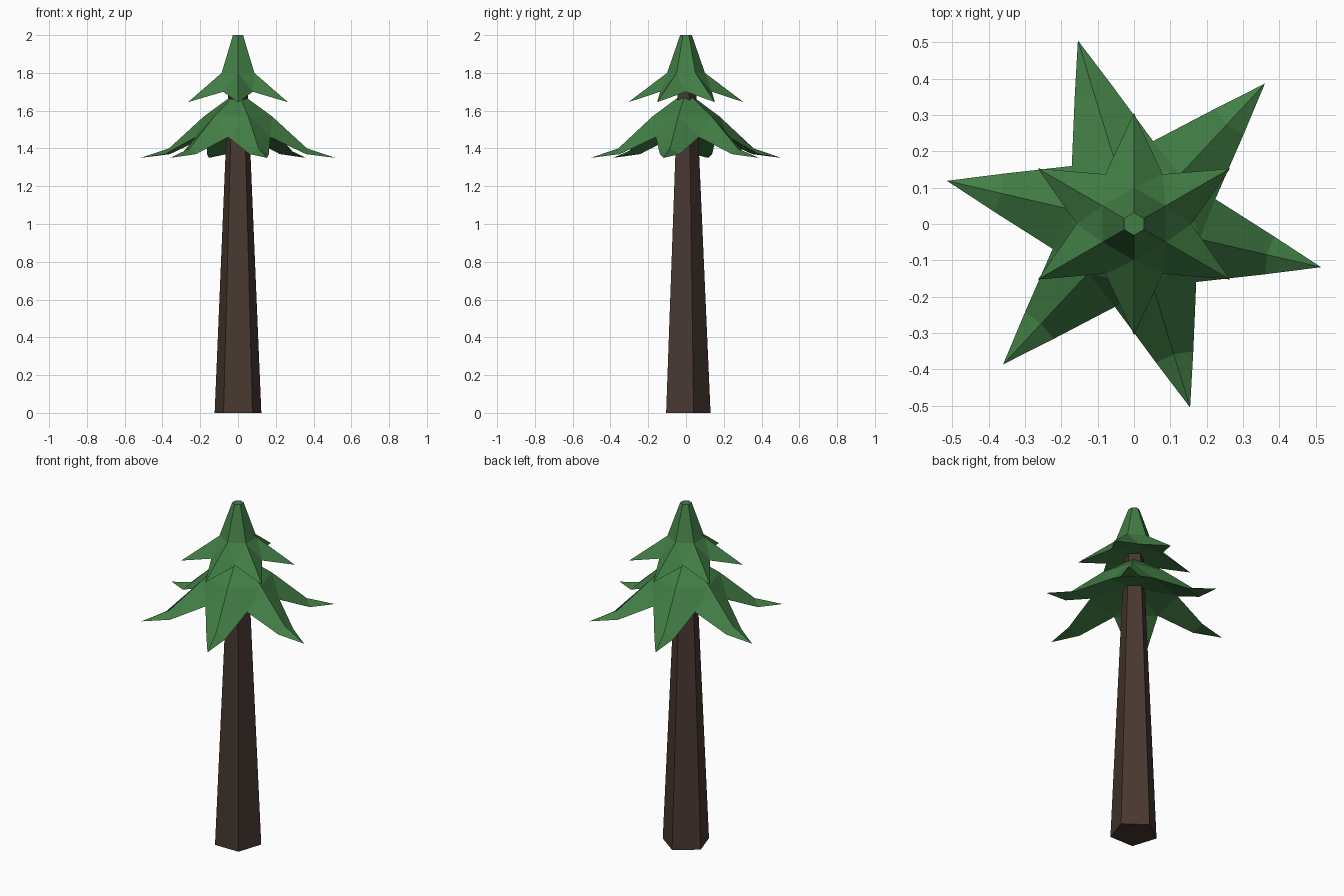
import bpy, bmesh
from math import sin, cos, radians

if "Cube" in bpy.data.objects:
    bpy.data.objects.remove(bpy.data.objects["Cube"])


def material(name, rgb):
    m = bpy.data.materials.new(name)
    m.diffuse_color = (*rgb, 1)
    m.use_nodes = True
    m.node_tree.nodes["Principled BSDF"].inputs["Base Color"].default_value = m.diffuse_color
    return m


GREEN = material("needle_green", (0.055, 0.21, 0.06))
BROWN = material("bark_brown", (0.065, 0.04, 0.03))


def finish(bm, name, mat):
    bmesh.ops.recalc_face_normals(bm, faces=bm.faces)
    me = bpy.data.meshes.new(name)
    bm.to_mesh(me)
    bm.free()
    me.materials.append(mat)
    ob = bpy.data.objects.new(name, me)
    bpy.context.collection.objects.link(ob)
    return ob


def ring(bm, n, r, z, start):
    """n vertices on a circle, first one at the start angle in degrees."""
    angles = [radians(start + 360 * i / n) for i in range(n)]
    return [bm.verts.new((r * cos(a), r * sin(a), z)) for a in angles]


def bridge(bm, lo, hi):
    n = len(lo)
    for i in range(n):
        j = (i + 1) % n
        bm.faces.new((lo[i], lo[j], hi[j], hi[i]))


# Five-sided tapered trunk
bm = bmesh.new()
base = ring(bm, 5, 0.13, 0, 90)
top = ring(bm, 5, 0.054, 1.72, 90)
bridge(bm, base, top)
bm.faces.new(base)
bm.faces.new(top)
finish(bm, "trunk", BROWN)


def tier(name, start, cap, shoulder, valley, tip, hub_z, bend=None, side=None):
    """Six-pointed skirt of drooping branches; cap etc. are (radius, z)."""
    bm = bmesh.new()
    c = ring(bm, 6, *cap, start)
    s = ring(bm, 6, *shoulder, start)
    v = ring(bm, 6, *valley, start + 30)
    t = ring(bm, 6, *tip, start)
    hub = bm.verts.new((0, 0, hub_z))
    bm.faces.new(c)
    bridge(bm, s, c)
    if bend:
        b = ring(bm, 6, *bend, start)
        left = ring(bm, 6, *side, start + 8)
        right = ring(bm, 6, *side, start - 8)
    for i in range(6):
        vl, vr = v[i], v[i - 1]
        bm.faces.new((s[i], vl, s[(i + 1) % 6]))
        bm.faces.new((hub, vl, vr))
        if bend:
            # branch with a bend halfway along
            for w, e in ((vl, left[i]), (vr, right[i])):
                bm.faces.new((s[i], b[i], e, w))
                bm.faces.new((b[i], t[i], e))
            bm.faces.new((left[i], t[i], right[i]))
            bm.faces.new((vl, left[i], right[i], vr))
        else:
            for w in (vl, vr):
                bm.faces.new((s[i], t[i], w))
            bm.faces.new((vl, t[i], vr))
    return finish(bm, name, GREEN)


# Foliage tiers
tier("upper_branches", 30, (0.031, 2.0), (0.1, 1.8), (0.158, 1.7),
     (0.305, 1.645), 1.71)
tier("lower_branches", 47, (0.03, 1.68), (0.185, 1.57), (0.234, 1.46),
     (0.528, 1.35), 1.52, bend=(0.375, 1.40), side=(0.386, 1.37))
